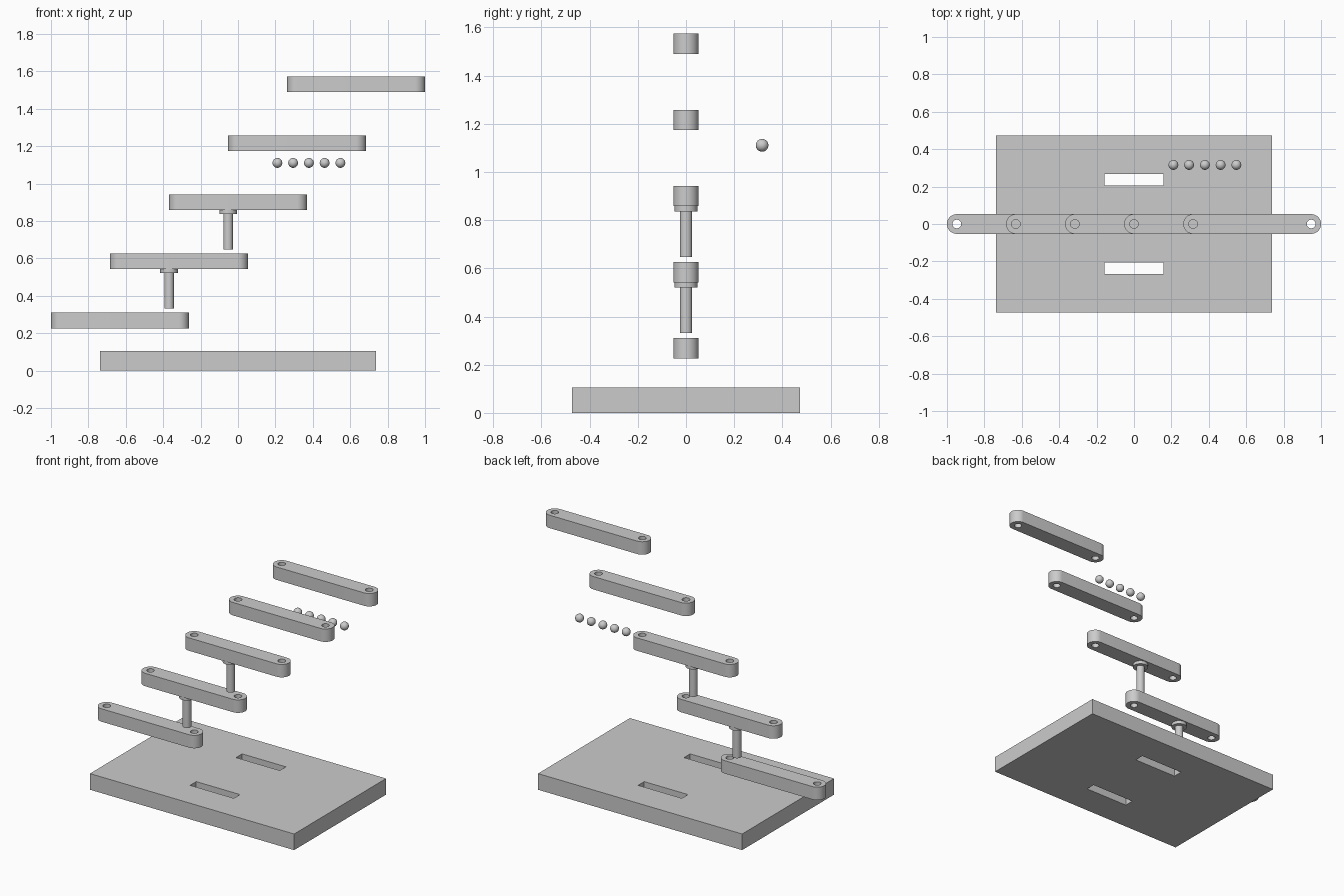
import bpy, bmesh, math

if "Cube" in bpy.data.objects:
    bpy.data.objects.remove(bpy.data.objects["Cube"])

U = 2 / 19  # design unit: every size below is in these units


def prism(name, outline, z0, z1):
    """Extrude a closed xy outline from z0 to z1 (all in design units)."""
    bm = bmesh.new()
    face = bm.faces.new([bm.verts.new((x * U, y * U, z0 * U)) for x, y in outline])
    out = bmesh.ops.extrude_face_region(bm, geom=[face])
    top = [v for v in out["geom"] if isinstance(v, bmesh.types.BMVert)]
    bmesh.ops.translate(bm, verts=top, vec=(0, 0, (z1 - z0) * U))
    bmesh.ops.recalc_face_normals(bm, faces=bm.faces)
    mesh = bpy.data.meshes.new(name)
    bm.to_mesh(mesh)
    bm.free()
    ob = bpy.data.objects.new(name, mesh)
    bpy.context.collection.objects.link(ob)
    return ob


def arc(cx, cy, r, a0, a1, n):
    return [(cx + r * math.cos(math.radians(a0 + (a1 - a0) * i / n)),
             cy + r * math.sin(math.radians(a0 + (a1 - a0) * i / n))) for i in range(n + 1)]


def circle(cx, cy, r, n=48):
    return arc(cx, cy, r, 0, 360, n)[:-1]


def rect(cx, cy, w, d):
    return [(cx + sx * w / 2, cy + sy * d / 2) for sx, sy in ((-1, -1), (1, -1), (1, 1), (-1, 1))]


def activate(ob):
    bpy.ops.object.select_all(action='DESELECT')
    ob.select_set(True)
    bpy.context.view_layer.objects.active = ob


def cut(ob, cutter):
    activate(ob)
    mod = ob.modifiers.new("cut", 'BOOLEAN')
    mod.operation, mod.solver, mod.object = 'DIFFERENCE', 'EXACT', cutter
    bpy.ops.object.modifier_apply(modifier=mod.name)
    bpy.data.objects.remove(cutter)


def smooth(ob):
    activate(ob)
    bpy.ops.object.shade_smooth_by_angle(angle=math.radians(30))


# base plate with two through slots
plate = prism("base_plate", rect(0, 0, 14, 9), 0, 1)
for side in (-1, 1):
    cut(plate, prism("slot_cutter", rect(0, side * 2.25, 3, 0.6), -1, 2))

# staircase of five round-ended links with a hole at each end
for i in range(5):
    x, z = -6 + 3 * i, 2.55 + 3 * i
    outline = arc(x + 3, 0, 0.5, -90, 90, 24) + arc(x - 3, 0, 0.5, 90, 270, 24)
    link = prism(f"link_{i + 1}", outline, z - 0.4, z + 0.4)
    for end in (-3, 3):
        cut(link, prism("hole_cutter", circle(x + end, 0, 0.22), z - 1, z + 1))
    smooth(link)

# two flanged pins under the second and third links
for i in range(2):
    x, z = -3.5 + 3 * i, 3.15 + 3 * i
    smooth(prism(f"pin_shaft_{i + 1}", circle(x, 0, 0.245), z, z + 1.8))
    smooth(prism(f"pin_flange_{i + 1}", circle(x, 0, 0.45), z + 1.8, z + 2))

# row of bearing balls
for i in range(5):
    bpy.ops.mesh.primitive_uv_sphere_add(segments=32, ring_count=16, radius=0.25 * U,
                                         location=((2 + 0.8 * i) * U, 3 * U, 10.55 * U))
    ball = bpy.context.object
    ball.name = f"ball_{i + 1}"
    ball.data.shade_smooth()
